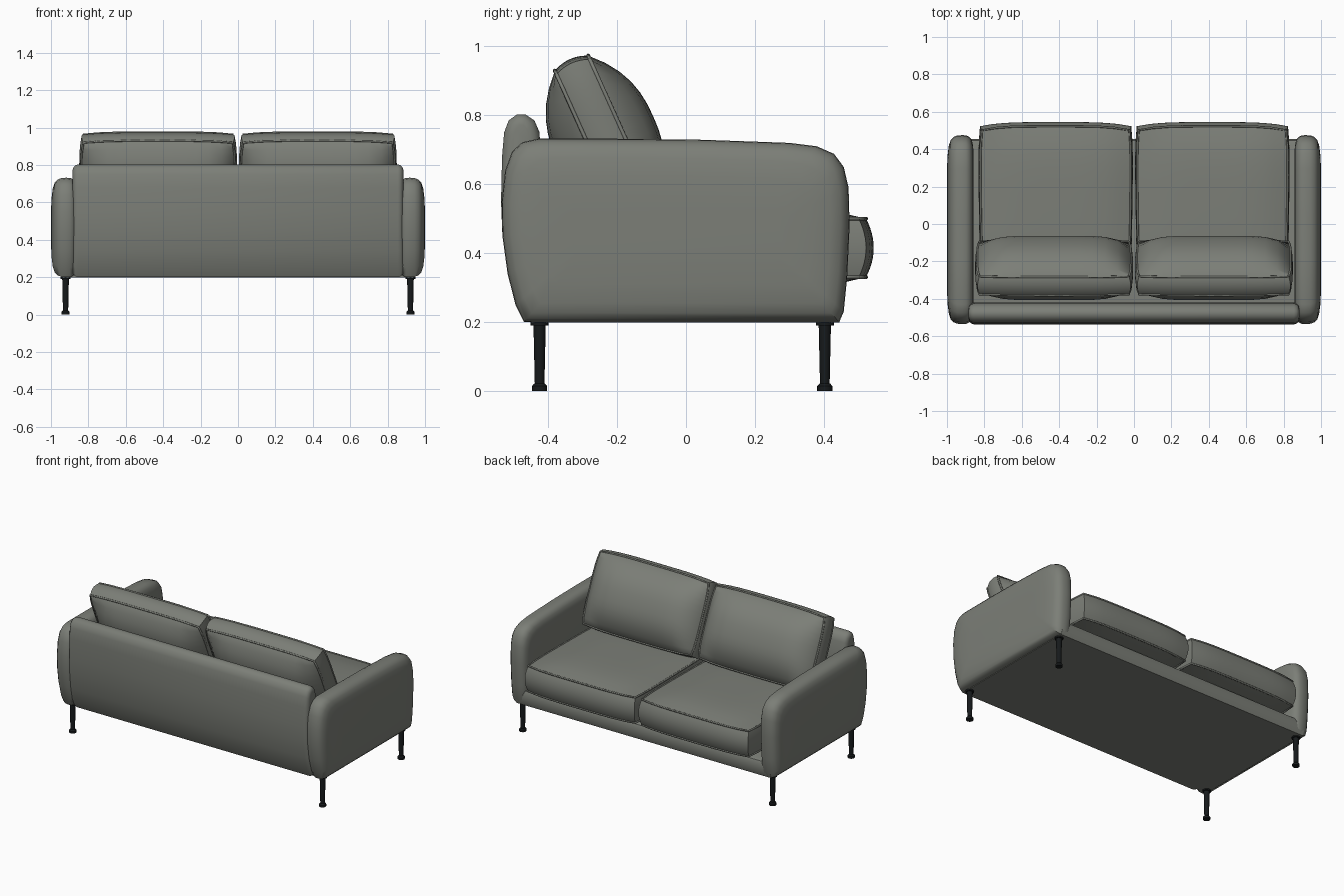
import bpy, bmesh, math
from mathutils import Matrix, Vector

if "Cube" in bpy.data.objects:
    bpy.data.objects.remove(bpy.data.objects["Cube"])


def material(name, color):
    m = bpy.data.materials.new(name)
    m.diffuse_color = (*color, 1)
    m.use_nodes = True
    m.node_tree.nodes["Principled BSDF"].inputs["Base Color"].default_value = m.diffuse_color
    return m


FABRIC = material("grey fabric", (0.20, 0.21, 0.185))
METAL = material("black metal", (0.008, 0.010, 0.011))


def finish(bm, name, mat, angle=40):
    bmesh.ops.recalc_face_normals(bm, faces=bm.faces)
    me = bpy.data.meshes.new(name)
    bm.to_mesh(me)
    bm.free()
    ob = bpy.data.objects.new(name, me)
    bpy.context.collection.objects.link(ob)
    me.materials.append(mat)
    bpy.ops.object.select_all(action='DESELECT')
    ob.select_set(True)
    bpy.context.view_layer.objects.active = ob
    bpy.ops.object.shade_smooth_by_angle(angle=math.radians(angle))
    return ob


def loft(name, profile, stations, side=1):
    """Loft a YZ profile along x; each station is (x, inset)."""
    ys, zs = [p[0] for p in profile], [p[1] for p in profile]
    cy, cz = (max(ys) + min(ys)) / 2, (max(zs) + min(zs)) / 2
    hy, hz = (max(ys) - min(ys)) / 2, (max(zs) - min(zs)) / 2
    bm = bmesh.new()
    rings = [[bm.verts.new((side * x, cy + (y - cy) * (1 - d / hy),
                            cz + (z - cz) * (1 - d / hz))) for y, z in profile]
             for x, d in stations]
    n = len(profile)
    for a, b in zip(rings, rings[1:]):
        for i in range(n):
            j = (i + 1) % n
            bm.faces.new((a[i], a[j], b[j], b[i]))
    bm.faces.new(rings[0])
    bm.faces.new(rings[-1])
    return finish(bm, name, FABRIC)


def cushion(name, matrix, half_u, half_v, edge, crown, pu, pv, taper=0.0):
    """Stuffed box cushion with a seam cord along both face edges."""
    def shape(u, v, w):
        t = edge + crown * (1 - abs(u) ** pu) * (1 - abs(v) ** pv)
        bulge = 1 - 0.05 * w * w
        x = u * half_u * (1 - 0.025 * w * w) * (1 - 0.03 * v ** 4)
        y = v * half_v * bulge * (1 - 0.05 * u ** 4)
        x *= 1 + taper * (v - 1) / 2
        return matrix @ Vector((x, y, w * t))

    bm = bmesh.new()
    bmesh.ops.create_cube(bm, size=2)
    bmesh.ops.subdivide_edges(bm, edges=bm.edges[:], cuts=11, use_grid_fill=True)
    for vert in bm.verts:
        vert.co = shape(*vert.co)
    finish(bm, name, FABRIC, 50)

    # seam cords
    cu = bpy.data.curves.new(name + "_seams", 'CURVE')
    cu.dimensions = '3D'
    cu.bevel_depth = 0.006
    cu.bevel_resolution = 1
    n = 10
    run = [-1 + 2 * i / n for i in range(n)]
    loop = ([(t, -1) for t in run] + [(1, t) for t in run]
            + [(-t, 1) for t in run] + [(-1, -t) for t in run])
    for w in (-1, 1):
        sp = cu.splines.new('POLY')
        sp.points.add(len(loop) - 1)
        sp.use_cyclic_u = True
        for p, (u, v) in zip(sp.points, loop):
            p.co = (*shape(u, v, w), 1)
    cu.materials.append(FABRIC)
    bpy.context.collection.objects.link(bpy.data.objects.new(name + "_seams", cu))


# side profiles (y, z)
arm_profile = [(-0.47, 0.2), (-0.495, 0.25), (-0.518, 0.34), (-0.533, 0.45), (-0.535, 0.55),
               (-0.525, 0.64), (-0.505, 0.695), (-0.475, 0.722), (-0.43, 0.732), (-0.2, 0.732),
               (0.05, 0.729), (0.3, 0.72), (0.38, 0.71), (0.43, 0.688), (0.458, 0.65),
               (0.472, 0.59), (0.475, 0.48), (0.468, 0.33), (0.458, 0.23), (0.445, 0.2)]
back_profile = [(-0.47, 0.2), (-0.495, 0.25), (-0.518, 0.34), (-0.533, 0.45), (-0.537, 0.55),
                (-0.534, 0.68), (-0.528, 0.75), (-0.515, 0.785), (-0.49, 0.803), (-0.465, 0.802),
                (-0.44, 0.785), (-0.425, 0.75), (-0.42, 0.6), (-0.42, 0.2)]
base_profile = [(-0.45, 0.198), (-0.45, 0.30), (0.43, 0.30), (0.447, 0.293), (0.455, 0.275),
                (0.455, 0.225), (0.445, 0.198)]

# backrest panel and base
ends = [(0.855, 0.0), (0.87, 0.005), (0.88, 0.015), (0.884, 0.03)]
loft("backrest", back_profile, [(-x, d) for x, d in reversed(ends)] + ends)
loft("base", base_profile, [(-0.94, 0), (0.94, 0)])

# arms
arm_stations = [(0.858, 0.09), (0.861, 0.05), (0.868, 0.025), (0.88, 0.009), (0.898, 0.001),
                (0.92, 0.0), (0.945, 0.002), (0.965, 0.01), (0.98, 0.026), (0.99, 0.055),
                (0.997, 0.11), (1.0, 0.19)]
for side, label in ((-1, "left"), (1, "right")):
    loft(label + "_arm", arm_profile, arm_stations, side)

    # seat cushion
    cushion(label + "_seat_cushion", Matrix.Translation((side * 0.419, 0.1, 0.415)),
            0.417, 0.445, 0.085, 0.032, 4, 4, 0.03)

    # leaning back cushion: local y runs up the cushion, local z faces the sitter
    lean = Matrix(((1, 0, 0, side * 0.427), (0, -0.41, 0.912, -0.235),
                   (0, 0.912, 0.41, 0.735), (0, 0, 0, 1)))
    cushion(label + "_back_cushion", lean, 0.422, 0.25, 0.053, 0.1, 6, 2.5)

    # legs: mounting plate, tapered shaft, foot
    for y, place in ((-0.425, "rear"), (0.403, "front")):
        bm = bmesh.new()
        for z0, z1, r0, r1 in ((0.0, 0.014, 0.022, 0.022), (0.014, 0.022, 0.022, 0.015),
                               (0.02, 0.2, 0.014, 0.018), (0.19, 0.2, 0.026, 0.026)):
            bmesh.ops.create_cone(bm, cap_ends=True, segments=20, radius1=r0, radius2=r1,
                                  depth=z1 - z0,
                                  matrix=Matrix.Translation((side * 0.922, y, (z0 + z1) / 2)))
        finish(bm, f"{label}_{place}_leg", METAL)
